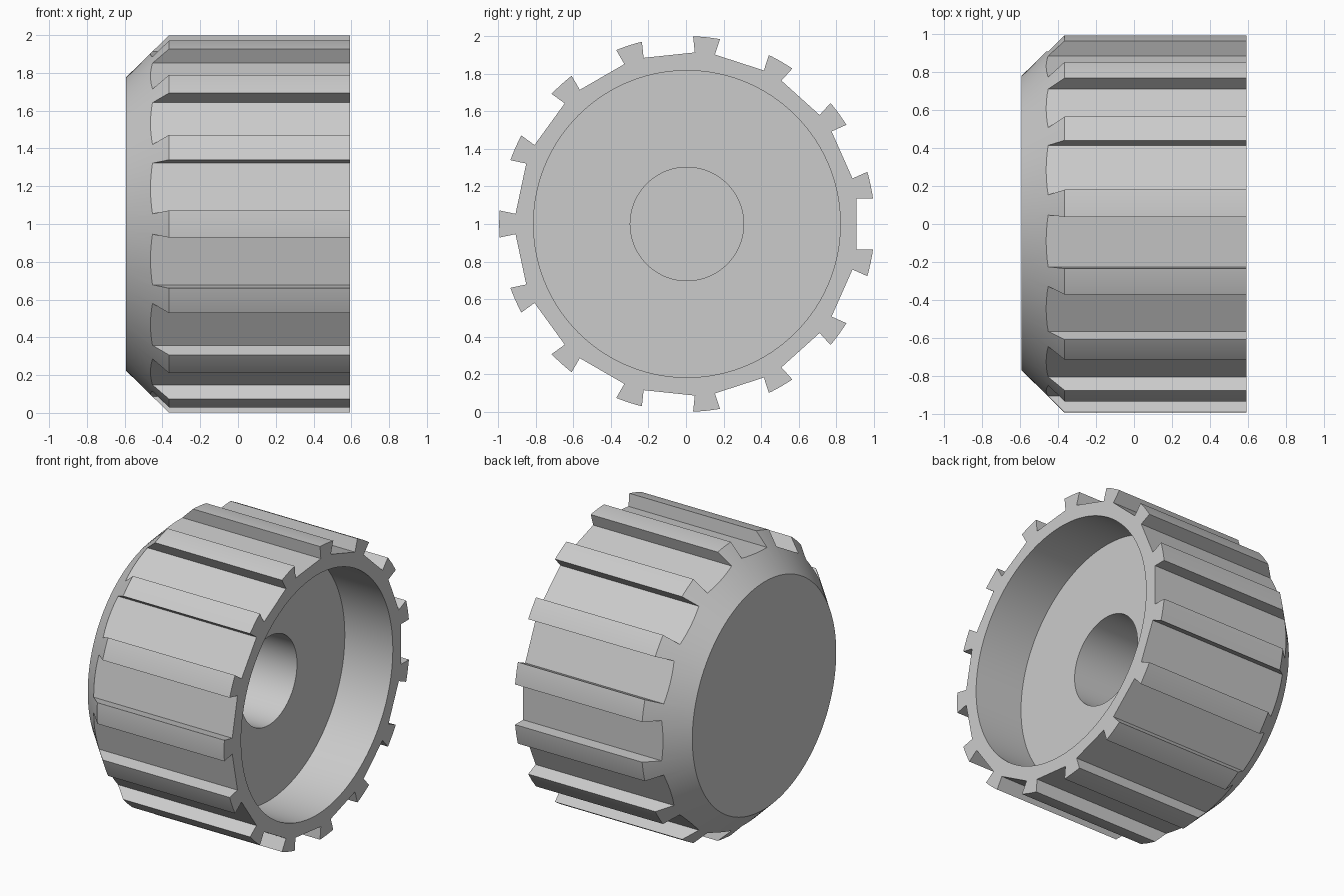
import bpy, bmesh, math
from mathutils import Matrix, Vector

if "Cube" in bpy.data.objects:
    bpy.data.objects.remove(bpy.data.objects["Cube"])

TEETH = 15
SEGMENTS = 120
Y_SHIFT = 0.005          # an odd tooth count makes the outline slightly lopsided

grey = bpy.data.materials.new("light_grey")
grey.diffuse_color = (0.6, 0.6, 0.6, 1)
grey.use_nodes = True
grey.node_tree.nodes["Principled BSDF"].inputs["Base Color"].default_value = grey.diffuse_color


def make_object(name, bm):
    bmesh.ops.recalc_face_normals(bm, faces=bm.faces)
    mesh = bpy.data.meshes.new(name)
    bm.to_mesh(mesh)
    bm.free()
    mesh.materials.append(grey)
    obj = bpy.data.objects.new(name, mesh)
    bpy.context.collection.objects.link(obj)
    obj.location = (0, Y_SHIFT, 1)
    return obj


# Knob body: (x, radius) profile revolved around the x axis
profile = [(-0.594, 0.0), (-0.594, 0.775), (-0.366, 1.0), (0.592, 1.0),
           (0.592, 0.817), (0.23, 0.817), (0.23, 0.302), (-0.36, 0.302), (-0.36, 0.0)]
bm = bmesh.new()
rings = []
for x, r in profile:
    count = SEGMENTS if r else 1
    rings.append([bm.verts.new((x, r * math.cos(math.tau * i / SEGMENTS),
                                r * math.sin(math.tau * i / SEGMENTS)))
                  for i in range(count)])
for a, b in zip(rings, rings[1:]):
    if len(a) == 1:
        bm.faces.new(b)
    elif len(b) == 1:
        bm.faces.new(a)
    else:
        for i in range(SEGMENTS):
            j = (i + 1) % SEGMENTS
            bm.faces.new((a[i], a[j], b[j], b[i]))
knob = make_object("grip_knob", bm)

# Flat-bottomed slots between the teeth
bm = bmesh.new()
for i in range(TEETH):
    box = (Matrix.Rotation(math.tau * i / TEETH, 4, 'X')
           @ Matrix.Translation(Vector((0, 0.904 + 0.15, 0)))
           @ Matrix.Diagonal((2.0, 0.3, 0.274, 1)))
    bmesh.ops.create_cube(bm, size=1, matrix=box)
cutter = make_object("slot_cutter", bm)
cutter.hide_render = True

cut = knob.modifiers.new("slots", 'BOOLEAN')
cut.operation = 'DIFFERENCE'
cut.solver = 'EXACT'
cut.object = cutter
bpy.context.view_layer.objects.active = knob
knob.select_set(True)
bpy.ops.object.modifier_apply(modifier=cut.name)
bpy.data.objects.remove(cutter)

# Smooth curved walls, crisp edges
bpy.ops.object.shade_smooth_by_angle(angle=math.radians(20))
